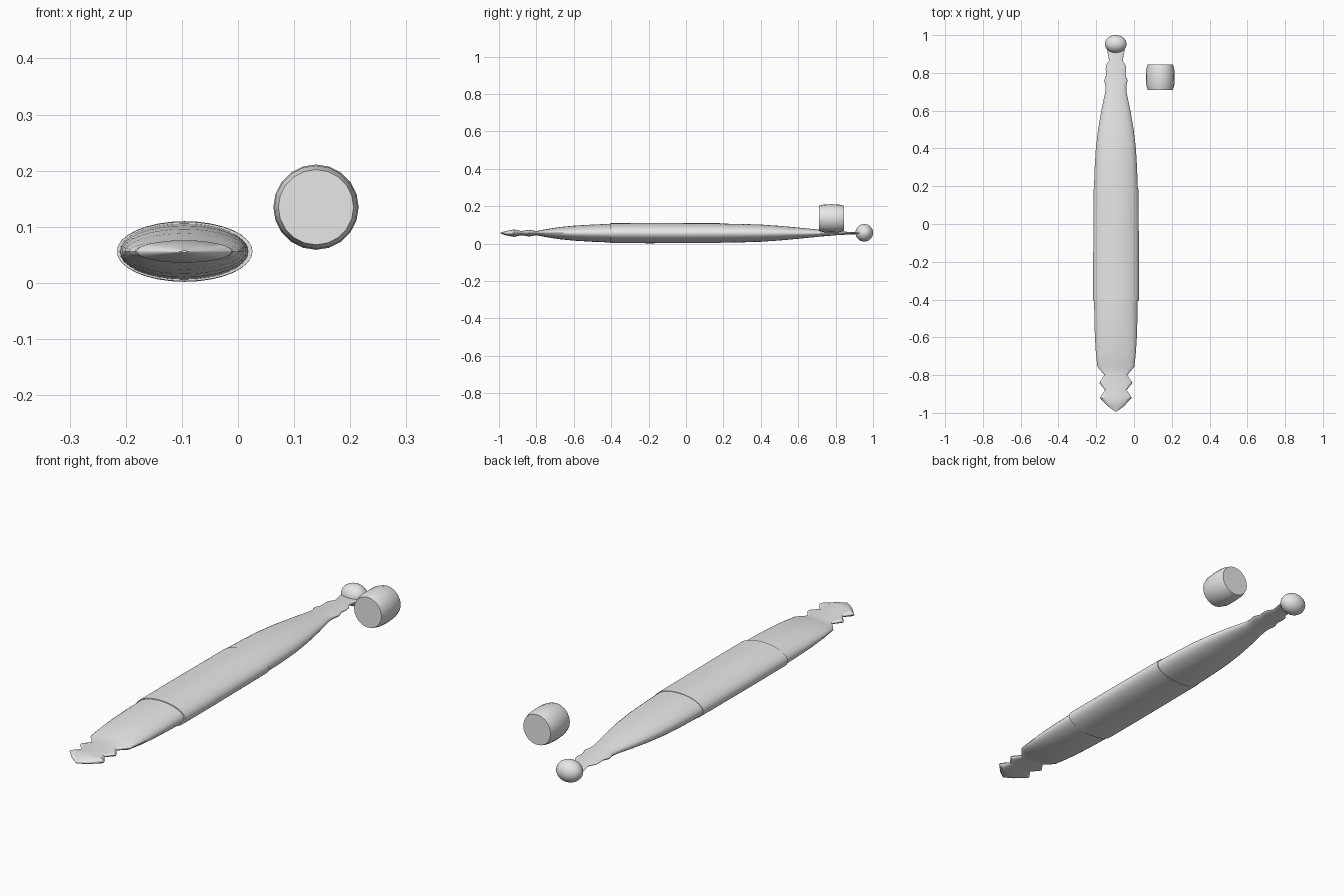
import bpy, bmesh, math

cube = bpy.data.objects.get("Cube")
if cube:
    bpy.data.objects.remove(cube)

grey = bpy.data.materials.new("light grey")
grey.use_nodes = True
grey.diffuse_color = (0.8, 0.8, 0.8, 1)
grey.node_tree.nodes["Principled BSDF"].inputs["Base Color"].default_value = (0.8, 0.8, 0.8, 1)


def finish(obj, angle):
    """Give the part its colour and smooth shading with sharp edges kept."""
    obj.data.materials.append(grey)
    bpy.ops.object.select_all(action='DESELECT')
    obj.select_set(True)
    bpy.context.view_layer.objects.active = obj
    bpy.ops.object.shade_smooth_by_angle(angle=math.radians(angle))


def loft(name, centre, profile, sides, angle=30):
    """Skin elliptical rings (y, half width, half height) along the y axis."""
    bm = bmesh.new()
    rings = []
    for y, rx, rz in profile:
        ring = []
        for i in range(sides):
            a = math.tau * i / sides
            ring.append(bm.verts.new((rx * math.cos(a), y, rz * math.sin(a))))
        rings.append(ring)
    for a, b in zip(rings, rings[1:]):
        for i in range(sides):
            j = (i + 1) % sides
            bm.faces.new((a[i], a[j], b[j], b[i]))
    bm.faces.new(rings[0])
    bm.faces.new(rings[-1])
    bmesh.ops.recalc_face_normals(bm, faces=bm.faces)
    mesh = bpy.data.meshes.new(name)
    bm.to_mesh(mesh)
    bm.free()
    obj = bpy.data.objects.new(name, mesh)
    obj.location = (centre[0], 0, centre[1])
    bpy.context.collection.objects.link(obj)
    finish(obj, angle)
    return obj


axis = (-0.096, 0.056)

# Flattened body with ridged tip and stepped neck
loft("body", axis, [
    (-0.993, 0.004, 0.002), (-0.965, 0.042, 0.011), (-0.92, 0.085, 0.020),
    (-0.88, 0.057, 0.011), (-0.84, 0.088, 0.018), (-0.80, 0.060, 0.011),
    (-0.755, 0.098, 0.020), (-0.68, 0.106, 0.032), (-0.60, 0.111, 0.040),
    (-0.50, 0.114, 0.046), (-0.40, 0.115, 0.050), (0.19, 0.116, 0.051),
    (0.30, 0.112, 0.049), (0.40, 0.106, 0.046), (0.50, 0.094, 0.039),
    (0.60, 0.077, 0.030), (0.70, 0.056, 0.020), (0.73, 0.055, 0.017),
    (0.76, 0.062, 0.015), (0.79, 0.051, 0.012), (0.82, 0.054, 0.010),
    (0.84, 0.052, 0.009), (0.865, 0.036, 0.007), (0.93, 0.048, 0.005),
], 32)

# Sleeve around the middle
loft("sleeve", (-0.095, 0.056), [
    (-0.405, 0.121, 0.053), (-0.20, 0.121, 0.054), (0.185, 0.119, 0.053),
], 32)

# Ball at the back end
bpy.ops.mesh.primitive_uv_sphere_add(segments=32, ring_count=16, radius=1,
                                     location=(-0.097, 0.953, 0.058))
ball = bpy.context.object
ball.name = "end_ball"
ball.scale = (0.058, 0.047, 0.047)
finish(ball, 30)

# Separate round cap with softened rims
loft("cap", (0.139, 0.135), [
    (0.71, 0.067, 0.067), (0.735, 0.074, 0.074), (0.778, 0.076, 0.076),
    (0.82, 0.074, 0.074), (0.845, 0.067, 0.067),
], 20)
